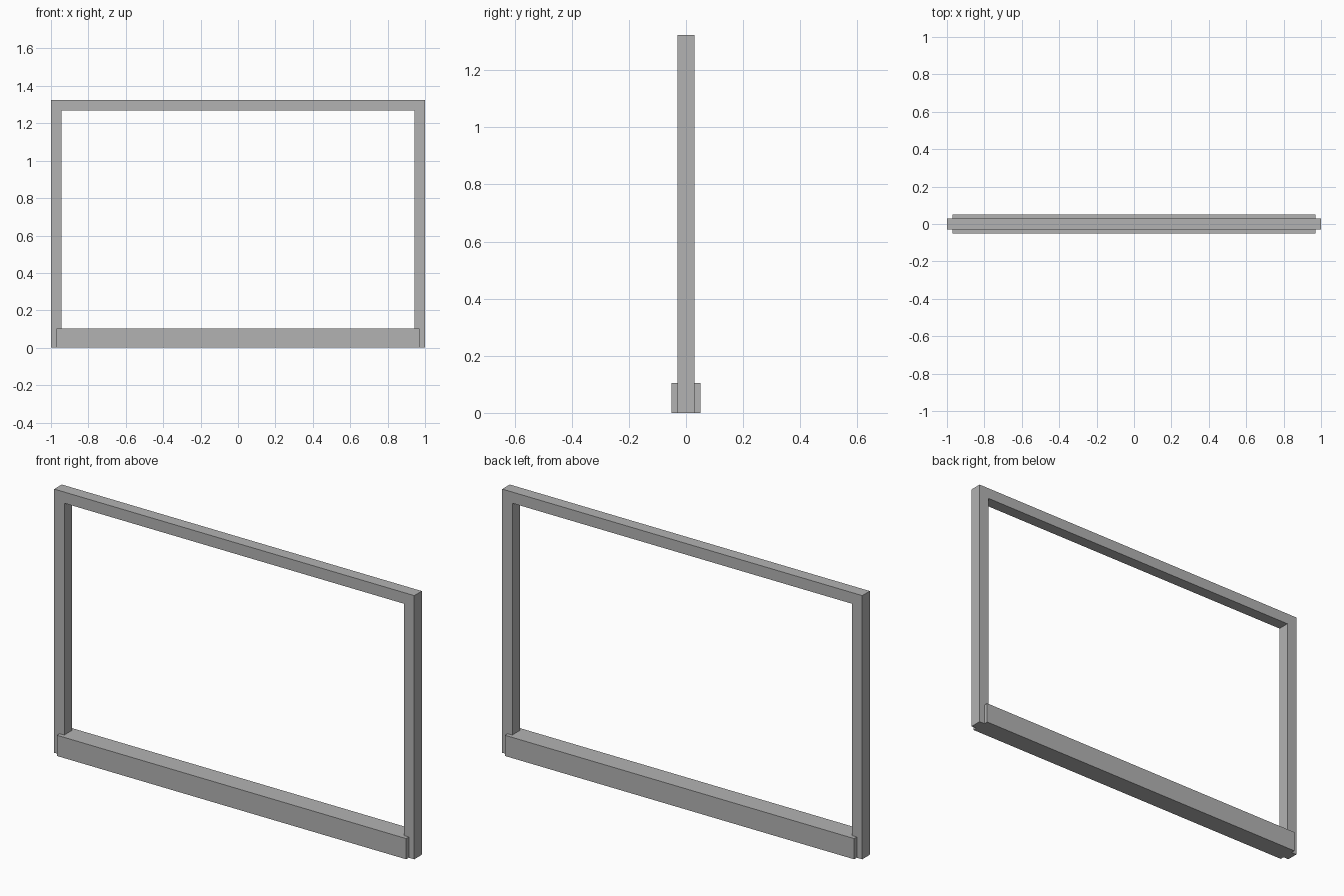
import bpy
import bmesh

cube = bpy.data.objects.get("Cube")
if cube:
    bpy.data.objects.remove(cube, do_unlink=True)

WIDTH, HEIGHT = 2.0, 1.324
BAR, DEPTH = 0.056, 0.06
RAIL_WIDTH, RAIL_DEPTH, RAIL_HEIGHT = 1.94, 0.102, 0.104

grey = bpy.data.materials.new("plain grey")
grey.use_nodes = True
colour = (0.45, 0.45, 0.45, 1)
grey.diffuse_color = colour
grey.node_tree.nodes["Principled BSDF"].inputs["Base Color"].default_value = colour


def extrude_profile(name, profile, depth):
    """Extrude an x-z outline along y, centred on y = 0."""
    bm = bmesh.new()
    face = bm.faces.new([bm.verts.new((x, -depth / 2, z)) for x, z in profile])
    result = bmesh.ops.extrude_face_region(bm, geom=[face])
    moved = [v for v in result["geom"] if isinstance(v, bmesh.types.BMVert)]
    bmesh.ops.translate(bm, verts=moved, vec=(0, depth, 0))
    bmesh.ops.recalc_face_normals(bm, faces=bm.faces)
    mesh = bpy.data.meshes.new(name)
    bm.to_mesh(mesh)
    bm.free()
    mesh.materials.append(grey)
    obj = bpy.data.objects.new(name, mesh)
    bpy.context.collection.objects.link(obj)
    return obj


# Two posts and the top bar as one continuous arch
outer, inner, top = WIDTH / 2, WIDTH / 2 - BAR, HEIGHT - BAR
half = [(outer, 0), (outer, HEIGHT), (inner, top), (inner, 0)]
right_side = [(-x, z) for x, z in half]
arch = half[:2] + right_side[1::-1] + right_side[:1:-1] + half[2:]
extrude_profile("upright_frame", arch, DEPTH)

# Thicker rail along the bottom, wrapping the posts front and back
rail = RAIL_WIDTH / 2
extrude_profile("bottom_rail", [(-rail, 0), (rail, 0), (rail, RAIL_HEIGHT), (-rail, RAIL_HEIGHT)], RAIL_DEPTH)
